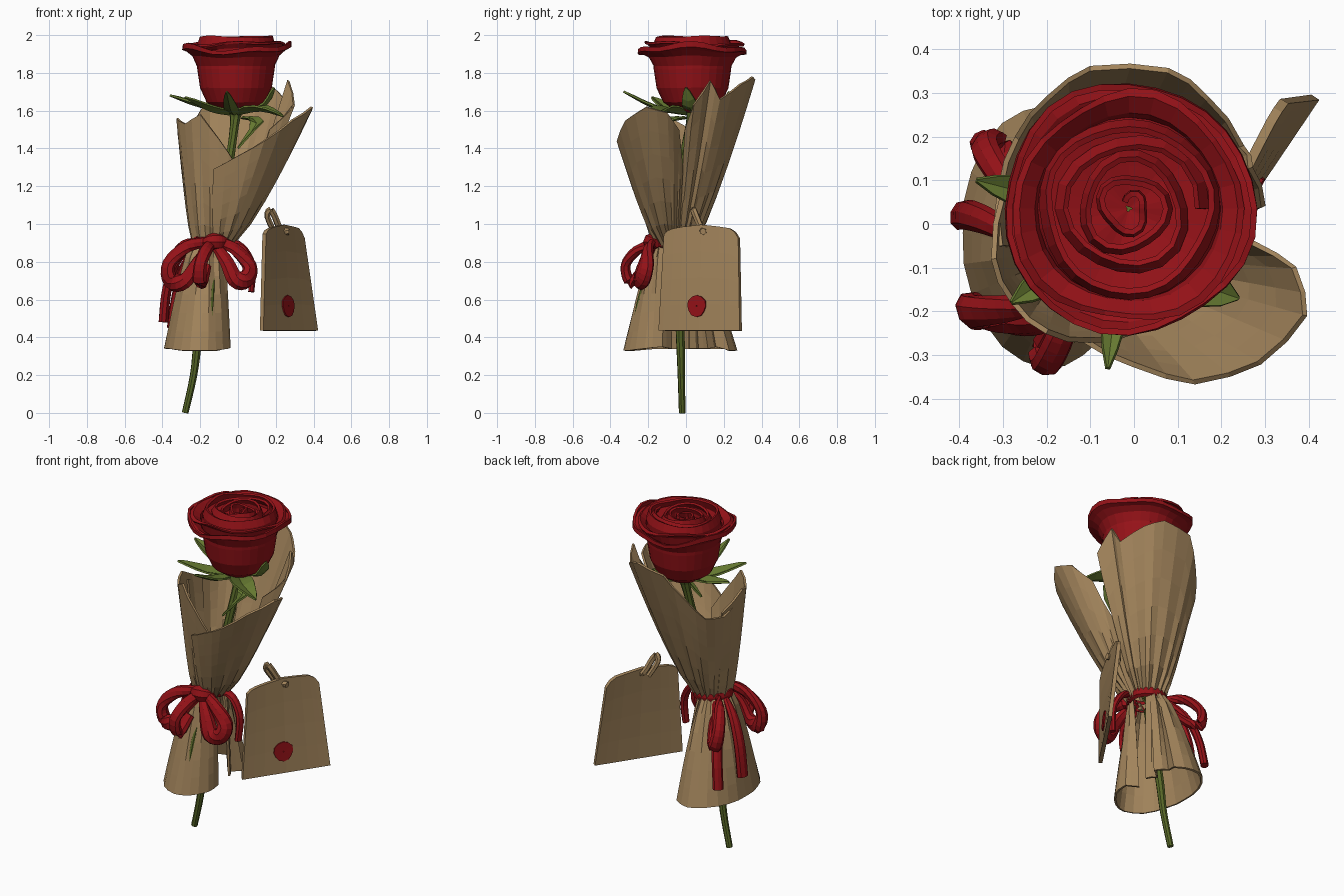
import bpy, bmesh, math, random
from mathutils import Vector as V

random.seed(4)


def material(name, r, g, b):
    m = bpy.data.materials.new(name)
    m.diffuse_color = (r, g, b, 1)
    return m


RED = material("rose red", 0.30, 0.006, 0.009)
PAPER = material("kraft paper", 0.36, 0.23, 0.105)
STEM = material("stem green", 0.095, 0.135, 0.02)
LEAF = material("leaf green", 0.13, 0.19, 0.03)


def grid(name, rows, mat, wrap=False, thick=0, caps=False):
    """Skin rows of points; optional wrap around, end caps and thickness."""
    bm = bmesh.new()
    vs = [[bm.verts.new(p) for p in row] for row in rows]
    n = len(rows[0])
    for a, b in zip(vs, vs[1:]):
        for i in range(n if wrap else n - 1):
            j = (i + 1) % n
            bm.faces.new((a[i], a[j], b[j], b[i]))
    if caps:
        bm.faces.new(vs[0])
        bm.faces.new(vs[-1])
    bmesh.ops.recalc_face_normals(bm, faces=bm.faces)
    me = bpy.data.meshes.new(name)
    bm.to_mesh(me)
    bm.free()
    me.materials.append(mat)
    ob = bpy.data.objects.new(name, me)
    bpy.context.collection.objects.link(ob)
    if thick:
        s = ob.modifiers.new("thickness", 'SOLIDIFY')
        s.thickness = thick
        s.offset = 0
    return ob


def smooth_path(pts, k):
    """Catmull-Rom through the points (any dimension)."""
    out = []
    for i in range(len(pts) - 1):
        p = [pts[max(0, min(len(pts) - 1, i + d))] for d in (-1, 0, 1, 2)]
        for s in range(k):
            t = s / k
            out.append([0.5 * (2 * b + (c - a) * t + (2 * a - 5 * b + 4 * c - d) * t * t
                               + (3 * b - a - 3 * c + d) * t ** 3) for a, b, c, d in zip(*p)])
    return out + [list(pts[-1])]


def tube(name, pts, mat, sides=8, k=4, flat=1.0):
    """Tube along points (x, y, z, radius); flat squashes it towards a ribbon."""
    path = smooth_path(pts, k)
    rows = []
    for i, q in enumerate(path):
        c = V(q[:3])
        t = (V(path[min(i + 1, len(path) - 1)][:3]) - V(path[max(i - 1, 0)][:3])).normalized()
        out = V((c.x + 0.14, c.y + 0.05, 0.001)).normalized()
        side = t.cross(out).normalized()
        nor = side.cross(t)
        rows.append([c + q[3] * (side * math.cos(a) + nor * math.sin(a) * flat)
                     for a in (2 * math.pi * s / sides for s in range(sides))])
    return grid(name, rows, mat, wrap=True, caps=True)


def sheet(name, rim, neck, radius, z0, steps=6, power=0.8, pleat=0.008):
    """Paper sheet running from the tied neck to a rim of points."""
    cols = []
    for a, b in zip(rim, rim[1:]):
        cols += [V(a), (V(a) + V(b)) / 2]
    cols.append(V(rim[-1]))
    rows = []
    for s in range(steps + 1):
        t = s / steps
        row = []
        for i, r in enumerate(cols):
            d = V((r.x - neck[0], r.y - neck[1], 0)).normalized()
            base = V((neck[0], neck[1], z0)) + d * radius
            p = base.lerp(r, t ** power)
            p.z = z0 + (r.z - z0) * t
            p += d * pleat * (1 if i % 2 else -1) * (1 - 0.5 * t)
            row.append(p)
        rows.append(row)
    return grid(name, rows, PAPER, thick=0.012)


def leaf(name, pts, width, mat=LEAF):
    """Pointed leaf folded along its middle."""
    path = [V(p) for p in smooth_path(pts, 3)]
    n = len(path) - 1
    rows = []
    for i, p in enumerate(path):
        t = (path[min(i + 1, n)] - path[max(i - 1, 0)]).normalized()
        s = t.cross(V((0, 0, 1))).normalized()
        w = width * (0.12 + math.sin(math.pi * (i / n) ** 0.8)) * (1 - 0.1 * i / n) if i < n else 0.004
        rows.append([p - s * w + V((0, 0, w * .4)), p, p + s * w + V((0, 0, w * .4))])
    return grid(name, rows, mat, thick=0.01)


# Paper wrapping above the ribbon
NECK = (-0.14, -0.06)
sheet("back_wrapper", [(0.17, 0.0, 1.5), (0.3, 0.04, 1.63), (0.27, 0.13, 1.76), (0.25, 0.18, 1.66),
                       (0.17, 0.29, 1.74), (0.08, 0.355, 1.78), (-0.1, 0.36, 1.75),
                       (-0.2, 0.29, 1.6), (-0.27, 0.2, 1.47), (-0.31, 0.08, 1.45),
                       (-0.31, -0.05, 1.5)], NECK, 0.085, 0.88)
sheet("left_wrapper", [(-0.30, 0.08, 1.47), (-0.325, -0.08, 1.56), (-0.28, -0.18, 1.53),
                       (-0.2, -0.25, 1.58), (-0.1, -0.27, 1.45), (0.0, -0.25, 1.3)],
      NECK, 0.09, 0.88, power=0.7)
sheet("right_wrapper", [(-0.13, -0.26, 1.29), (0.0, -0.325, 1.36), (0.14, -0.365, 1.44),
                        (0.29, -0.32, 1.55), (0.395, -0.21, 1.62), (0.37, -0.1, 1.59),
                        (0.27, -0.04, 1.5), (0.14, -0.02, 1.3)], NECK, 0.095, 0.88)

# Paper skirt below the ribbon, open on the right
sheet("skirt", [(-0.10, -0.08, 0.34), (-0.045, -0.13, 0.35), (-0.05, -0.22, 0.34),
                (-0.12, -0.30, 0.33), (-0.2, -0.33, 0.33), (-0.3, -0.28, 0.33),
                (-0.37, -0.16, 0.34), (-0.39, -0.02, 0.34), (-0.37, 0.12, 0.34),
                (-0.3, 0.23, 0.34), (-0.2, 0.27, 0.33), (-0.1, 0.23, 0.33),
                (-0.12, 0.16, 0.35), (-0.05, 0.12, 0.34), (-0.11, 0.07, 0.34),
                (-0.07, 0.02, 0.34)], NECK, 0.085, 0.92, power=0.72)

# Stem, calyx and the green strip in front of the skirt
tube("stem", [(-0.28, -0.02, 0.0, .018), (-0.235, -0.025, 0.2, .02), (-0.21, -0.03, 0.4, .024),
              (-0.17, -0.04, 0.65, .024), (-0.13, -0.05, 0.9, .024), (-0.05, -0.02, 1.3, .024),
              (-0.015, 0.03, 1.56, .028), (-0.015, 0.04, 1.62, .07)], STEM)
tube("front_strip", [(-0.13, -0.185, 0.78, .012), (-0.14, -0.24, 0.63, .014),
                     (-0.145, -0.275, 0.48, .01)], STEM, flat=0.7)

# Leaves under the flower
for i, (pts, w) in enumerate([
        ([(-0.04, 0.03, 1.6), (-0.2, 0.06, 1.62), (-0.36, 0.1, 1.68)], 0.045),
        ([(-0.05, 0.0, 1.58), (-0.15, -0.09, 1.6), (-0.28, -0.18, 1.67)], 0.05),
        ([(-0.02, 0.0, 1.58), (-0.04, -0.16, 1.61), (-0.06, -0.33, 1.7)], 0.035),
        ([(0.0, 0.0, 1.58), (0.12, -0.12, 1.6), (0.24, -0.17, 1.57)], 0.06),
        ([(0.02, 0.04, 1.59), (0.14, 0.02, 1.62), (0.19, 0.0, 1.72)], 0.04),
        ([(0.02, 0.0, 1.56), (0.10, -0.1, 1.53), (0.0, -0.15, 1.40)], 0.035),
        ([(0.0, 0.08, 1.59), (0.05, 0.18, 1.62), (0.06, 0.23, 1.7)], 0.04)]):
    leaf("leaf_%d" % (i + 1), pts, w)

# Rose: cup, outer petals and spiral heart
CX, CY = -0.012, 0.035


def ring(name, profile, wob_r, wob_z, phase, n=28, thick=0.0):
    """Lathed petal layer whose rim waves more with height."""
    rows = []
    for k, (r, z) in enumerate(profile):
        f = k / (len(profile) - 1)
        row = []
        for i in range(n):
            a = 2 * math.pi * i / n
            rr = r + f * wob_r * (math.sin(3 * a + phase) + 0.5 * math.sin(5 * a + 2 * phase))
            zz = z + f * wob_z * (math.sin(2 * a + phase) + 0.6 * math.sin(5 * a + phase))
            row.append((CX + rr * math.cos(a), CY + rr * math.sin(a), zz))
        rows.append(row)
    return grid(name, rows, RED, wrap=True, thick=thick)


ring("rose_cup", [(0.01, 1.585), (0.09, 1.60), (0.155, 1.645), (0.19, 1.72), (0.205, 1.82),
                  (0.21, 1.91), (0.19, 1.95), (0.10, 1.93), (0.005, 1.91)], 0.002, 0.003, 1.0)
ring("outer_petals", [(0.20, 1.84), (0.225, 1.89), (0.26, 1.915), (0.283, 1.92), (0.28, 1.94)],
     0.008, 0.018, 1.7, thick=0.014)
ring("middle_petals", [(0.20, 1.86), (0.22, 1.93), (0.25, 1.955), (0.262, 1.95)],
     0.010, 0.012, 3.6, thick=0.012)
ring("inner_petals", [(0.195, 1.86), (0.20, 1.95), (0.185, 1.99)], 0.006, 0.004, 0.4, thick=0.014)
spiral = []
for z, grow in ((1.88, 1.05), (1.955, 1.08), (1.985, 0.95)):
    row = []
    for i in range(61):
        a = 2 * math.pi * i / 18
        r = (0.165 - 0.14 * i / 60) * grow + 0.008 * math.sin(2.6 * a)
        row.append((CX + r * math.cos(a), CY + r * math.sin(a),
                    z + 0.008 * math.sin(1.7 * a) - 0.0002 * i))
    spiral.append(row)
grid("spiral_petals", spiral, RED, thick=0.013)

# Ribbon: band, knot, loops and tails
band = [[(NECK[0] + r * math.cos(a), NECK[1] + r * math.sin(a), z)
         for a in (2 * math.pi * i / 16 for i in range(16))]
        for r, z in ((.09, .87), (.11, .88), (.115, .905), (.11, .93), (.09, .94), (.09, .87))]
grid("ribbon_band", band, RED, wrap=True)
tube("ribbon_knot", [(-0.18, -0.165, .90, .025), (-0.14, -0.18, .905, .045),
                     (-0.10, -0.175, .905, .045), (-0.06, -0.15, .90, .025)], RED)
strands = {
    "left_loop": [(-.15, -.16, .91, .025), (-.27, -.19, .88, .035), (-.365, -.2, .79, .042),
                  (-.355, -.2, .70, .05), (-.28, -.22, .70, .045), (-.21, -.22, .80, .035),
                  (-.14, -.17, .89, .025)],
    "right_loop": [(-.11, -.16, .91, .025), (-.02, -.2, .87, .035), (.06, -.21, .78, .045),
                   (.045, -.23, .71, .05), (-.015, -.24, .71, .05), (-.06, -.22, .80, .04),
                   (-.12, -.17, .89, .025)],
    "front_loop": [(-.14, -.17, .90, .025), (-.17, -.26, .86, .035), (-.20, -.32, .78, .035),
                   (-.2, -.29, .69, .04), (-.17, -.22, .78, .03)],
    "back_loop": [(-.2, -.02, .90, .02), (-.29, .09, .89, .03), (-.34, .17, .80, .035),
                  (-.32, .18, .70, .04), (-.26, .11, .74, .03), (-.2, .0, .88, .02)],
    "left_tail": [(-.22, -.05, .90, .02), (-.32, .0, .81, .03), (-.375, .02, .66, .035),
                  (-.395, .02, .48, .035)],
    "back_tail": [(-.2, 0, .90, .02), (-.28, .1, .78, .03), (-.325, .165, .62, .03),
                  (-.35, .19, .45, .03)],
    "right_tail": [(-.06, -.08, .91, .02), (.02, -.08, .88, .025), (.075, -.09, .78, .025),
                   (.07, -.1, .64, .022)],
}
for name, pts in strands.items():
    tube("ribbon_" + name, pts, RED, flat=0.75)

# Gift tag with its seal and string
BL, BR, TL, TR = V((.125, -.14, .435)), V((.415, .29, .435)), V((.14, -.11, .985)), V((.335, .28, .985))
TAG_N = V((0.84, -0.55, 0.08)).normalized()


def tag_point(u, v):
    return BL.lerp(BR, u).lerp(TL.lerp(TR, u), v)


tops = [(0, .93), (.05, .965), (.13, .985), (.25, 1.0), (.5, 1.02), (.75, 1.0),
        (.88, .985), (.95, .95), (1, .89)]
grid("gift_tag", [[tag_point(u, h * k / 4) for u, h in tops] for k in range(5)], PAPER, thick=0.022)
seal = []
for s in (0.05, 1.0):
    seal.append([tag_point(.47 + s * .115 * math.cos(a) * (1 + .08 * math.sin(3 * a)),
                           .235 + s * .105 * math.sin(a)) + TAG_N * 0.014
                 for a in (2 * math.pi * i / 12 for i in range(12))])
grid("tag_seal", seal, RED, wrap=True, thick=0.008)
tube("tag_string", [(.27, .09, .96, .018), (.235, .09, .965, .02), (.215, .075, .99, .018),
                    (.19, .05, 1.05, .018), (.17, .04, 1.075, .018), (.155, .05, 1.04, .016),
                    (.19, .09, .96, .016)], PAPER, sides=6, k=3)
